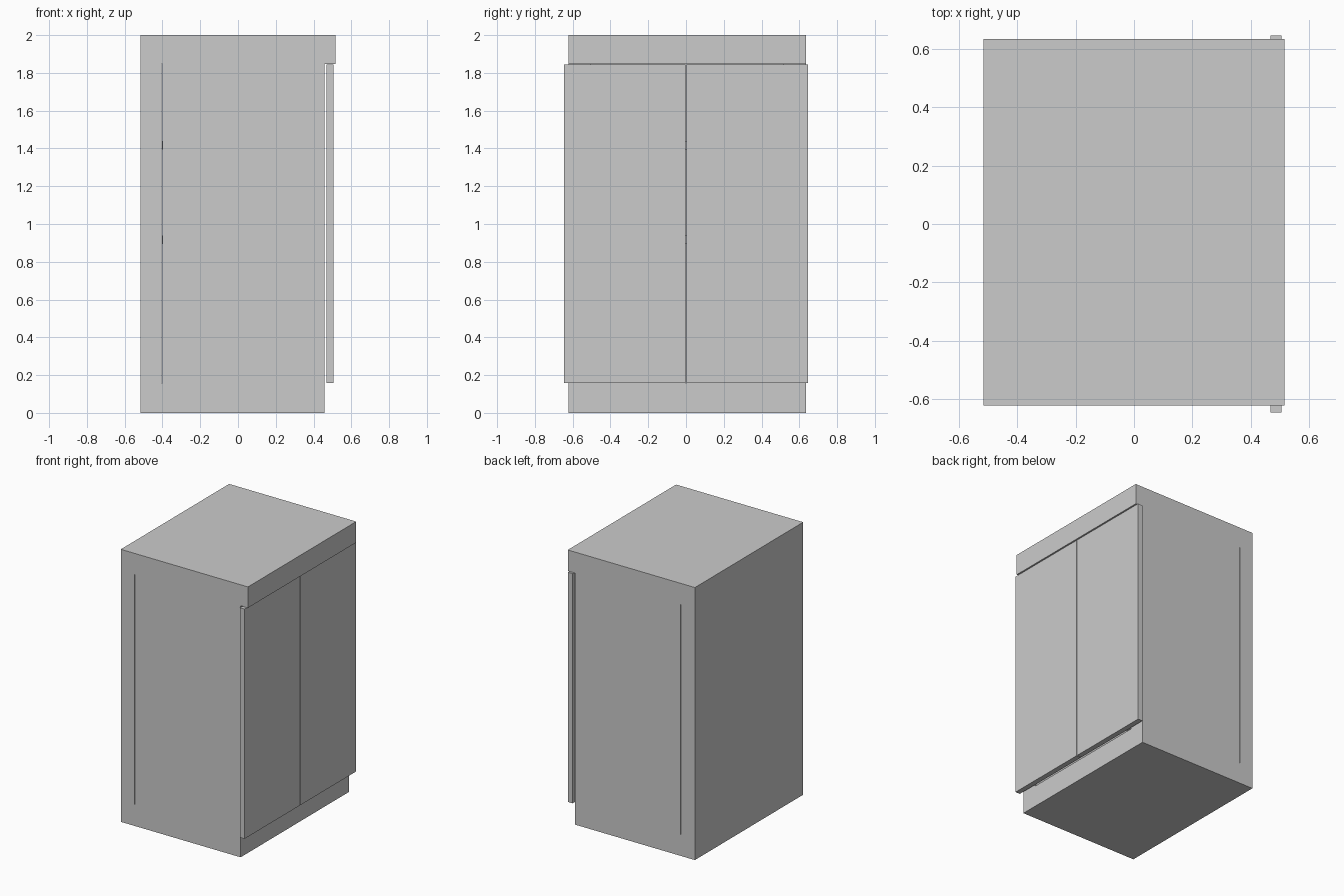
import bpy
import bmesh
from mathutils import Vector

if "Cube" in bpy.data.objects:
    bpy.data.objects.remove(bpy.data.objects["Cube"])


def box(name, x, y, z):
    """Axis-aligned box from (min, max) ranges."""
    bm = bmesh.new()
    bmesh.ops.create_cube(bm, size=1)
    for v in bm.verts:
        v.co = Vector([lo + (c + 0.5) * (hi - lo)
                       for c, (lo, hi) in zip(v.co, (x, y, z))])
    mesh = bpy.data.meshes.new(name)
    bm.to_mesh(mesh)
    bm.free()
    obj = bpy.data.objects.new(name, mesh)
    bpy.context.collection.objects.link(obj)
    return obj


BACK, FRONT = -0.516, 0.457      # carcass depth along x
Y0, Y1 = -0.622, 0.634           # carcass width
Z0, Z1 = 0.158, 1.846            # top of plinth, underside of top
WALL = 0.12                      # panel thickness
INNER = BACK + WALL              # inner face of the side panels' rear edge

# Plinth and overhanging top
box("plinth", (BACK, FRONT), (Y0, Y1), (0, Z0))
box("top_slab", (BACK, 0.516), (Y0, Y1), (Z1, 2))

# Back panel, with a thin joint before the side panels
box("back_panel", (BACK, -0.405), (Y0, Y1), (Z0, Z1))

# Side panels
for label, y in (("left", (Y0, Y0 + WALL)), ("right", (Y1 - WALL, Y1))):
    box("side_panel_" + label, (-0.401, FRONT), y, (Z0, Z1))

# Shelves
for i, z in enumerate((0.895, 1.395)):
    box(f"shelf_{i + 1}", (-0.403, 0.44), (Y0 + WALL, Y1 - WALL), (z, z + 0.044))

# Pair of doors meeting in the middle
for label, y in (("left", (-0.647, -0.002)), ("right", (0.002, 0.647))):
    box("door_" + label, (0.468, 0.506), y, (Z0, Z1 - 0.002))
